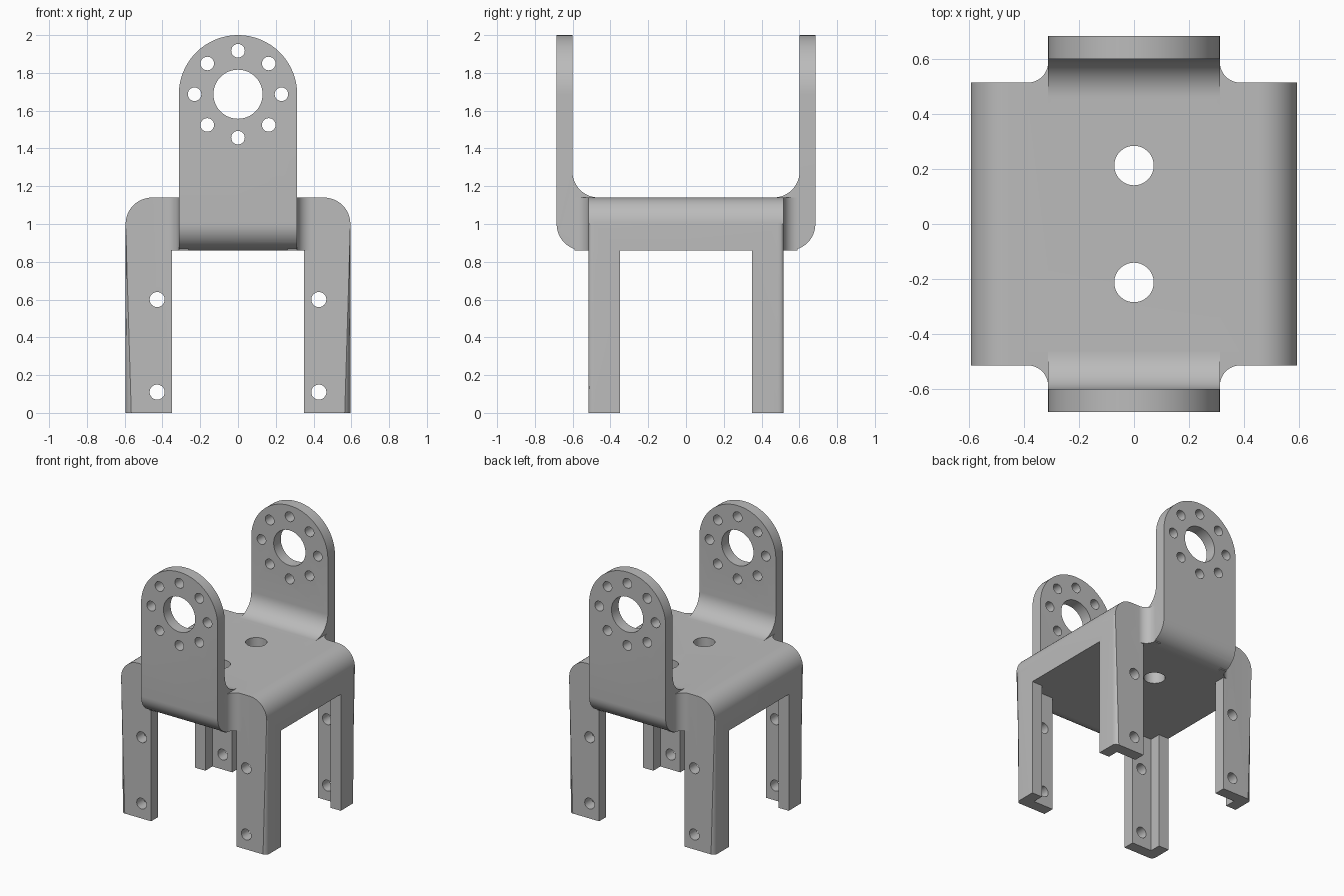
import bpy, bmesh
from math import sin, cos, pi, radians

cube = bpy.data.objects.get("Cube")
if cube:
    bpy.data.objects.remove(cube, do_unlink=True)

grey = bpy.data.materials.new("machined grey")
grey.use_nodes = True
colour = (0.5, 0.5, 0.5, 1)
grey.diffuse_color = colour
grey.node_tree.nodes["Principled BSDF"].inputs["Base Color"].default_value = colour

# Main sizes
HX, HY = 0.595, 0.515          # half width and half depth of the body
LOW, TOP = 0.86, 1.14          # slab underside and top
ARM_X, ARM_Y = 0.313, 0.685    # arm half width and outer face
WALL, INNER = 0.083, 0.35      # wall thickness, inner limit of the legs
BEND = 0.14
HUB = 2 - ARM_X                # height of the arm bore


def arc(cx, cy, r, start, end, n=12):
    angles = [radians(start + (end - start) * i / n) for i in range(n + 1)]
    return [(cx + r * cos(a), cy + r * sin(a)) for a in angles]


def mirrored(half):
    return half + [(-u, v) for u, v in reversed(half)]


def make(name, bm):
    bmesh.ops.recalc_face_normals(bm, faces=bm.faces)
    mesh = bpy.data.meshes.new(name)
    bm.to_mesh(mesh)
    bm.free()
    mesh.materials.append(grey)
    obj = bpy.data.objects.new(name, mesh)
    bpy.context.collection.objects.link(obj)
    return obj


def prism(bm, points, axis, lo, hi):
    """Extrude a 2D outline along the given axis."""
    def place(p, d):
        return {"x": (d, *p), "y": (p[0], d, p[1]), "z": (*p, d)}[axis]
    a = [bm.verts.new(place(p, lo)) for p in points]
    b = [bm.verts.new(place(p, hi)) for p in points]
    bm.faces.new(a)
    bm.faces.new(b)
    for i in range(len(a)):
        j = (i + 1) % len(a)
        bm.faces.new((a[i], a[j], b[j], b[i]))


def solid(name, points, axis, lo, hi):
    bm = bmesh.new()
    prism(bm, points, axis, lo, hi)
    return make(name, bm)


def rect(hu, lo, hi):
    return [(-hu, lo), (hu, lo), (hu, hi), (-hu, hi)]


def combine(target, tool, operation):
    mod = target.modifiers.new(operation.lower(), "BOOLEAN")
    mod.operation, mod.solver, mod.object = operation, "EXACT", tool
    bpy.context.view_layer.objects.active = target
    bpy.ops.object.modifier_apply(modifier=mod.name)
    bpy.data.objects.remove(tool, do_unlink=True)


# Body block with bent shoulders and softened front and back edges
bm = bmesh.new()
prism(bm, mirrored([(HX, 0)] + arc(HX - BEND, TOP - BEND, BEND, 0, 90)), "y", -HY, HY)
rims = [e for e in bm.edges
        if abs(e.verts[0].co.y - e.verts[1].co.y) < 1e-5
        and max(v.co.z for v in e.verts) > 0.01]
bmesh.ops.bevel(bm, geom=rims, offset=0.03, segments=5, profile=0.5, affect="EDGES")
bracket = make("bracket", bm)

# Carve the space below the slab, leaving four angle-section legs
combine(bracket, solid("front_gap", rect(INNER, -1, LOW), "y", -2, 2), "DIFFERENCE")
combine(bracket, solid("side_gap", rect(INNER, -1, LOW), "x", -2, 2), "DIFFERENCE")
combine(bracket, solid("leg_hollow", rect(HY - WALL, -1, LOW), "x",
                       WALL - HX, HX - WALL), "DIFFERENCE")

# Both arms as one bent strip with rounded ends
half = arc(ARM_Y - BEND, LOW + BEND, BEND, -90, 0)
half += [(ARM_Y, 2.1), (ARM_Y - WALL, 2.1)]
half += arc(ARM_Y - WALL - BEND, TOP + BEND, BEND, 0, -90)
arms = solid("arms", mirrored(half), "x", -ARM_X, ARM_X)
arch = solid("arm_outline", mirrored([(ARM_X + 0.0, 0.5)] + arc(0, HUB, ARM_X, 0, 88, 28)),
             "y", -2, 2)
combine(arms, arch, "INTERSECT")
combine(bracket, arms, "UNION")

# Curved gussets between the arms and the body
R = 0.075
for sx in (-1, 1):
    for sy in (-1, 1):
        outline = arc(ARM_X + R, HY + R, R, 180, 270)
        outline += [(ARM_X + R, HY - 0.05), (ARM_X - 0.05, HY - 0.05), (ARM_X - 0.05, HY + R)]
        gusset = solid("gusset", [(sx * x, sy * y) for x, y in outline], "z", LOW, TOP)
        combine(bracket, gusset, "UNION")

# Drill the arm bores, bolt circles and leg holes
bm = bmesh.new()
prism(bm, arc(0, HUB, 0.13, 0, 352.5, 47), "y", -2, 2)
for i in range(8):
    a = i * pi / 4
    prism(bm, arc(0.23 * cos(a), HUB + 0.23 * sin(a), 0.036, 0, 345, 23), "y", -2, 2)
for x in (-0.428, 0.428):
    for z in (0.11, 0.6):
        prism(bm, arc(x, z, 0.04, 0, 345, 23), "y", -2, 2)
combine(bracket, make("cross_drills", bm), "DIFFERENCE")

# Drill the two slab holes
bm = bmesh.new()
for y in (-0.213, 0.213):
    prism(bm, arc(0, y, 0.072, 0, 350, 35), "z", 0.5, 1.5)
combine(bracket, make("slab_drills", bm), "DIFFERENCE")

bpy.ops.object.select_all(action="DESELECT")
bracket.select_set(True)
bpy.context.view_layer.objects.active = bracket
bpy.ops.object.shade_smooth_by_angle(angle=radians(30))
